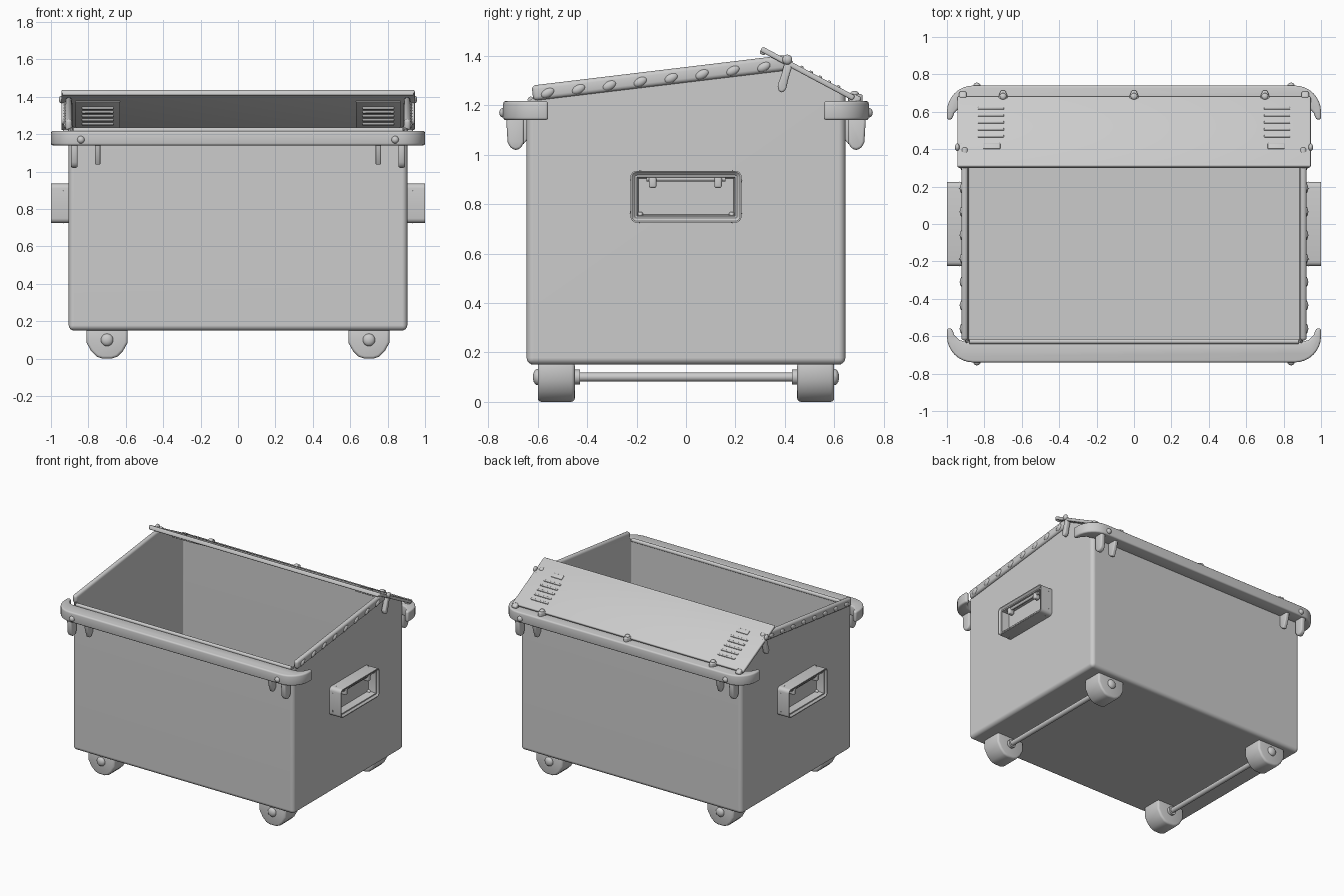
import bpy, bmesh
from math import radians, sin, cos, pi, atan2
from mathutils import Matrix, Vector

if "Cube" in bpy.data.objects:
    bpy.data.objects.remove(bpy.data.objects["Cube"])


def finish(bm, name):
    bmesh.ops.recalc_face_normals(bm, faces=bm.faces[:])
    me = bpy.data.meshes.new(name)
    bm.to_mesh(me)
    bm.free()
    ob = bpy.data.objects.new(name, me)
    bpy.context.collection.objects.link(ob)
    bpy.ops.object.select_all(action='DESELECT')
    ob.select_set(True)
    bpy.context.view_layer.objects.active = ob
    bpy.ops.object.shade_smooth_by_angle(angle=radians(35))
    return ob


def soften(bm, width, segs=3):
    if width:
        edges = [e for e in bm.edges if len(e.link_faces) == 2
                 and e.calc_face_angle(0) > radians(32)]
        bmesh.ops.bevel(bm, geom=edges, offset=width, segments=segs,
                        profile=0.5, affect='EDGES', clamp_overlap=True)


def prism_bm(pts, axis, lo, hi):
    # extrude a 2D outline along one axis
    place = {'x': lambda p, t: (t, p[0], p[1]),
             'y': lambda p, t: (p[0], t, p[1]),
             'z': lambda p, t: (p[0], p[1], t)}[axis]
    bm = bmesh.new()
    a = [bm.verts.new(place(p, lo)) for p in pts]
    b = [bm.verts.new(place(p, hi)) for p in pts]
    bm.faces.new(a)
    bm.faces.new(b[::-1])
    for i in range(len(pts)):
        j = (i + 1) % len(pts)
        bm.faces.new((a[i], b[i], b[j], a[j]))
    bmesh.ops.recalc_face_normals(bm, faces=bm.faces[:])
    return bm


def prism(name, pts, axis, lo, hi, bevel=0.0):
    bm = prism_bm(pts, axis, lo, hi)
    soften(bm, bevel)
    return finish(bm, name)


def box(name, loc, size, tilt=0.0, bevel=0.0):
    bm = bmesh.new()
    bmesh.ops.create_cube(bm, size=1, matrix=Matrix.Diagonal((*size, 1)))
    soften(bm, bevel)
    bm.transform(Matrix.Translation(loc) @ Matrix.Rotation(tilt, 4, 'X'))
    return finish(bm, name)


def ball(name, loc, radii, tilt=0.0):
    bm = bmesh.new()
    bmesh.ops.create_uvsphere(bm, u_segments=16, v_segments=10, radius=1)
    bm.transform(Matrix.Translation(loc) @ Matrix.Rotation(tilt, 4, 'X')
                 @ Matrix.Diagonal((*radii, 1)))
    return finish(bm, name)


def rod(name, loc, radius, length, axis):
    bm = bmesh.new()
    bmesh.ops.create_cone(bm, cap_ends=True, segments=20, radius1=radius,
                          radius2=radius, depth=length)
    turn = Matrix.Rotation(pi / 2, 4, 'Y' if axis == 'x' else 'X')
    bm.transform(Matrix.Translation(loc) @ turn)
    return finish(bm, name)


# Open hollow body with a sloped top
bm = prism_bm([(-.645, .15), (.645, .15), (.645, 1.235), (.4, 1.365),
               (-.6, 1.245), (-.645, 1.21)], 'x', -.905, .905)
bmesh.ops.delete(bm, geom=[f for f in bm.faces if f.normal.z > .3], context='FACES')
soften(bm, .028, 4)
body = finish(bm, "bin_body")
shell = body.modifiers.new("wall", 'SOLIDIFY')
shell.thickness, shell.offset = .02, -1
body.modifiers.new("shading", 'WEIGHTED_NORMAL').keep_sharp = True
rod("front_lip", (0, -.628, 1.222), .013, 1.76, 'x')

# Side rails along the sloped edge, with weld bumps
slope = atan2(.12, 1.0)
for s in (-1, 1):
    box("side_rail", (s * .905, -.105, 1.311), (.036, 1.04, .062), slope, .016)
    for i in range(8):
        y = -.56 + i * .125
        ball("rail_bump", (s * .918, y, 1.305 + (y + .105) * .12),
             (.014, .03, .018), slope + .35)

# Bumper rims, front and back, with curled ends
half = [(.9, .63), (.935, .62), (.96, .595), (.974, .558), (1.0, .558)]
half += [(.86 + .14 * cos(t * pi / 16), .60 + .14 * sin(t * pi / 16)) for t in range(9)]
outline = half + [(-x, y) for x, y in reversed(half)]
for s, side in ((-1, "front"), (1, "back")):
    prism(side + "_bumper_rim", [(x, s * y) for x, y in outline], 'z', 1.14, 1.217, .011)
    for m in (-1, 1):
        ball("rim_bolt", (m * .84, s * .738, 1.17), (.02, .018, .02))
        # Hanging hooks and brackets beneath the rim
        hook = [(s * y, z) for y, z in ((.655, 1.15), (.655, 1.05), (.67, 1.025),
                (.69, 1.018), (.71, 1.028), (.722, 1.05), (.728, 1.15))]
        prism("rim_hook", hook, 'x', m * .875 - .018, m * .875 + .018, .01)
        plate = [(s * y, z) for y, z in ((.635, 1.15), (.635, 1.07), (.66, 1.04),
                 (.68, 1.035), (.70, 1.09), (.715, 1.15))]
        prism("rim_bracket", plate, 'x', m * .75 - .014, m * .75 + .014, .006)

# Tilted back lid; on_lid() gives points by distance down the lid and height above it
tilt = atan2(-.205, .385)
along, up = Vector((0, cos(tilt), sin(tilt))), Vector((0, -sin(tilt), cos(tilt)))


def on_lid(x, d, h):
    return Vector((x, .305, 1.428)) + along * d + up * h


box("back_lid", on_lid(0, .212, 0), (1.89, .424, .022), tilt, .007)
box("lid_front_lip", on_lid(0, .012, -.004), (1.88, .024, .03), tilt, .008)
for s in (-1, 1):
    # Vent louvres above, vent panel beneath
    for i in range(5):
        box("lid_louvre", on_lid(s * .765, .18 + i * .042, .011),
            (.14, .014, .012), tilt, .004)
        box("under_louvre", on_lid(s * .75, .15 + i * .045, -.022),
            (.17, .014, .014), tilt, .004)
    box("lid_pad", on_lid(s * .76, .12, .01), (.09, .035, .012), tilt, .004)
    box("under_vent_panel", on_lid(s * .75, .23, -.013), (.24, .29, .012), tilt, .004)
    # Teardrop latch on the side of the lid
    drop = [(.435, 1.375), (.415, 1.31), (.405, 1.265), (.39, 1.25), (.375, 1.258),
            (.37, 1.28), (.385, 1.32), (.40, 1.375)]
    prism("lid_latch", drop, 'x', s * .928 - .017, s * .928 + .017, .008)
    ball("latch_bolt", (s * .945, .41, 1.385), (.013, .02, .02))
    box("lid_end_stop", (s * .915, .685, 1.222), (.04, .04, .04), tilt, .01)

# Hinge knuckles behind the lid
for x in (-.7, 0, .7):
    wedge = [(x - .034, .655), (x + .034, .655), (x + .012, .715), (x - .012, .715)]
    prism("hinge_knuckle", wedge, 'z', 1.20, 1.245, .008)
    ball("hinge_pin", (x, .682, 1.246), (.018, .018, .012))

# Lifting pockets on both sides: rounded block with stepped recess
for s in (-1, 1):
    bm = prism_bm([(-.225, .725), (.225, .725), (.225, .935), (-.225, .935)],
                  'x', s * .89, s * 1.0)
    bmesh.ops.bevel(bm, geom=[e for e in bm.edges
                              if abs(e.verts[0].co.x - e.verts[1].co.x) > .05],
                    offset=.025, segments=4, profile=.5, affect='EDGES')
    face = max(bm.faces, key=lambda f: s * f.calc_center_median().x)
    for inset, depth in ((.006, 0), (.012, .012), (.008, 0), (.006, .055)):
        bmesh.ops.inset_region(bm, faces=[face], thickness=inset, use_even_offset=True)
        for v in face.verts:
            v.co.x -= s * depth
    finish(bm, "lift_pocket")
    rod("pocket_bar", (s * .968, 0, .902), .01, .32, 'y')
    for y in (-.135, .13):
        box("pocket_clip", (s * .965, y, .888), (.04, .03, .045), 0, .008)
    for y in (-.185, .185):
        ball("pocket_bolt", (s * .94, y, .757), (.014, .012, .012))

# Wheel housings and axles
wheel = [(-.11, .16), (-.11, .085), (-.085, .04), (-.055, .01), (-.025, 0), (.025, 0),
         (.055, .01), (.085, .04), (.11, .085), (.11, .16)]
for m in (-1, 1):
    for s in (-1, 1):
        lo, hi = sorted((s * .45, s * .6))
        prism("wheel", [(m * .7 + x, z) for x, z in wheel], 'y', lo, hi, .014)
        ball("wheel_hub", (m * .7, s * .6, .1), (.033, .02, .033))
        rod("axle_collar", (m * .7, s * .445, .1), .03, .03, 'y')
    rod("axle", (m * .7, 0, .1), .018, .95, 'y')
